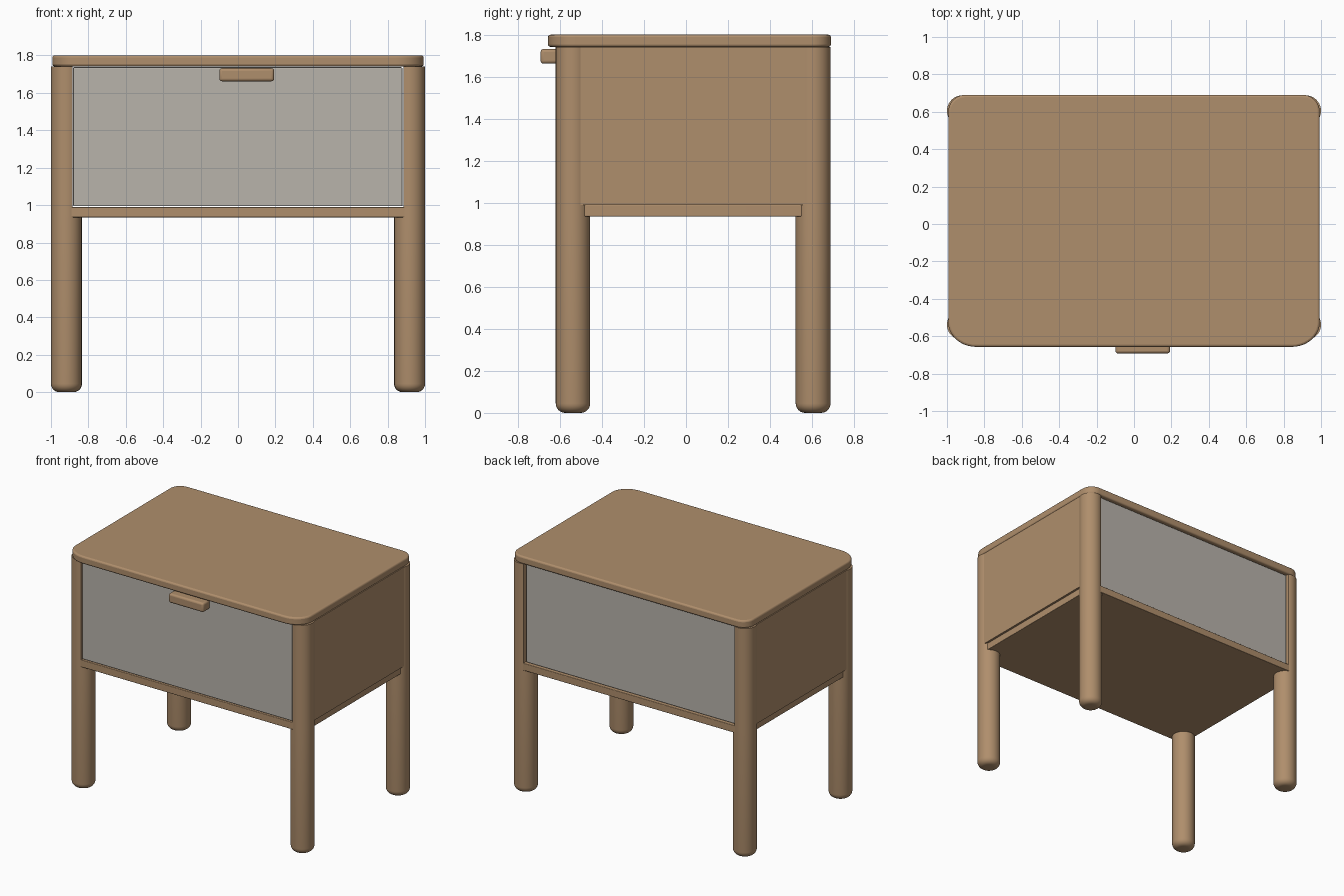
import bpy, bmesh, math

cube = bpy.data.objects.get("Cube")
if cube:
    bpy.data.objects.remove(cube, do_unlink=True)


def material(name, rgb):
    m = bpy.data.materials.new(name)
    m.use_nodes = True
    m.diffuse_color = (*rgb, 1)
    m.node_tree.nodes["Principled BSDF"].inputs["Base Color"].default_value = (*rgb, 1)
    return m


wood = material("warm wood", (0.43, 0.272, 0.15))
grey = material("pale grey paint", (0.485, 0.455, 0.41))


def finish(name, bm, mat, bevel=0, segments=3):
    bmesh.ops.recalc_face_normals(bm, faces=bm.faces)
    mesh = bpy.data.meshes.new(name)
    bm.to_mesh(mesh)
    bm.free()
    obj = bpy.data.objects.new(name, mesh)
    bpy.context.collection.objects.link(obj)
    mesh.materials.append(mat)
    if bevel:
        mod = obj.modifiers.new("soft edges", 'BEVEL')
        mod.width, mod.segments = bevel, segments
        mod.limit_method = 'ANGLE'
        mod.angle_limit = math.radians(40)
    bpy.ops.object.select_all(action='DESELECT')
    obj.select_set(True)
    bpy.context.view_layer.objects.active = obj
    bpy.ops.object.shade_smooth_by_angle(angle=math.radians(35))
    return obj


def box(name, x, y, z, mat, bevel=0):
    bm = bmesh.new()
    bmesh.ops.create_cube(bm, size=1)
    for v in bm.verts:
        for i, (low, high) in enumerate((x, y, z)):
            v.co[i] = low if v.co[i] < 0 else high
    return finish(name, bm, mat, bevel)


def slab(name, half_x, front, back, z, front_radius, back_radius, bevel):
    """Board with elliptical plan corners, extruded upward."""
    bm = bmesh.new()
    corners = ((1, 1, back_radius), (-1, 1, back_radius),
               (-1, -1, front_radius), (1, -1, front_radius))
    verts = []
    for k, (sx, sy, (rx, ry)) in enumerate(corners):
        cx = sx * (half_x - rx)
        cy = back - ry if sy > 0 else front + ry
        for i in range(11):
            a = (k + i / 10) * math.pi / 2
            verts.append(bm.verts.new((cx + rx * math.cos(a), cy + ry * math.sin(a), z[0])))
    face = bm.faces.new(verts)
    top = bmesh.ops.extrude_face_region(bm, geom=[face])["geom"]
    for v in top:
        if isinstance(v, bmesh.types.BMVert):
            v.co.z = z[1]
    return finish(name, bm, wood, bevel)


def cylinder(radius, x, y, z):
    bm = bmesh.new()
    bmesh.ops.create_cone(bm, cap_ends=True, segments=40, radius1=radius,
                          radius2=radius, depth=z[1] - z[0])
    bmesh.ops.translate(bm, verts=bm.verts, vec=(x, y, (z[0] + z[1]) / 2))
    return bm


FRONT, BACK = -0.538, 0.605    # leg centre lines
OPENING = 0.885                # half width of the drawer opening
FLOOR, SHELF, LID = 0.935, 0.99, 1.742

for side, sx in (("left", 1), ("right", -1)):
    for end, y, r in (("front", FRONT, 0.082), ("back", BACK, 0.083)):
        x = sx * (1 - r)
        # Round leg with a softened foot
        bm = cylinder(r, x, y, (0, FLOOR + 0.02))
        foot = [e for e in bm.edges if all(v.co.z < 0.01 for v in e.verts)]
        bmesh.ops.bevel(bm, geom=foot, offset=0.045, segments=6, profile=0.5, affect='EDGES')
        finish(f"{end}_{side}_leg", bm, wood)
        # Upper post, cut flat where it meets the opening
        bm = cylinder(r, x, y, (FLOOR, LID))
        cut = bmesh.ops.bisect_plane(bm, geom=bm.verts[:] + bm.edges[:] + bm.faces[:],
                                     plane_co=(sx * OPENING, 0, 0), plane_no=(-sx, 0, 0),
                                     clear_outer=True)
        edges = [e for e in cut["geom_cut"] if isinstance(e, bmesh.types.BMEdge)]
        bmesh.ops.holes_fill(bm, edges=edges)
        finish(f"{end}_{side}_post", bm, wood)
    # Side panel above a slightly recessed rail
    xs = sorted((sx * OPENING, sx * 0.992))
    box(f"{side}_side_panel", xs, (FRONT, BACK), (SHELF, LID), wood)

# Horizontal boards
slab("top_board", 0.993, -0.657, 0.69, (LID, 1.8), (0.15, 0.13), (0.09, 0.09), 0.012)
slab("bottom_board", 0.978, -0.615, 0.683, (FLOOR, SHELF), (0.08, 0.08), (0.08, 0.08), 0.004)

# Painted drawer and back panel
box("drawer_front", (-OPENING + 0.004, OPENING - 0.006), (-0.607, -0.56),
    (SHELF + 0.004, LID - 0.006), grey, 0.005)
box("back_panel", (-OPENING + 0.004, OPENING - 0.012), (0.62, 0.665),
    (SHELF + 0.004, LID - 0.004), grey, 0.005)

# Drawer pull, offset to one side
box("drawer_pull", (-0.1, 0.193), (-0.692, -0.605), (1.662, 1.732), wood, 0.014)
